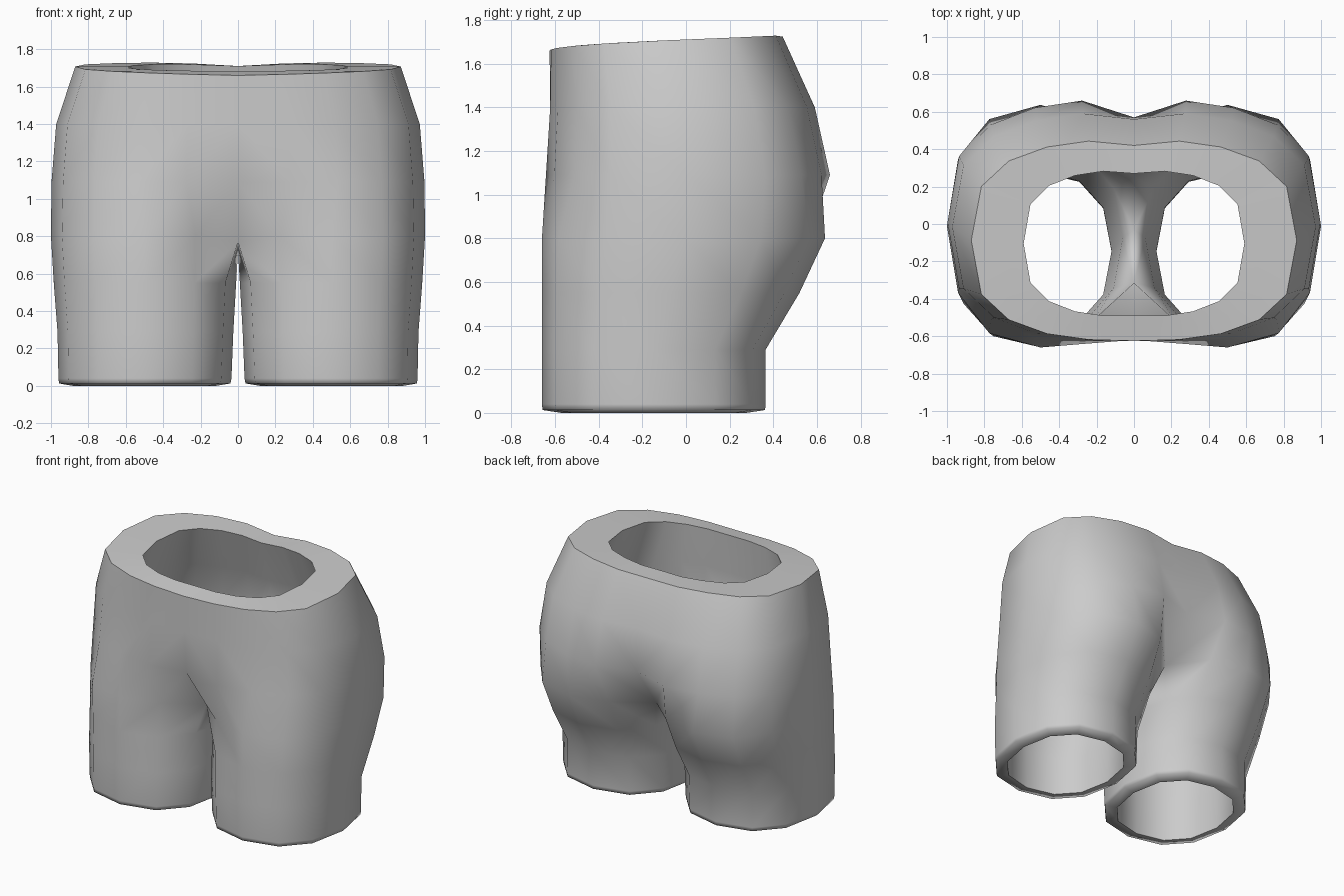
import bpy
import bmesh
from math import sin, cos, pi, radians, copysign

cube = bpy.data.objects.get("Cube")
if cube:
    bpy.data.objects.remove(cube)


def power(v, p):
    return copysign(abs(v) ** p, v)


def leg_ring(z, x_in, x_out, front, back):
    """Closed rounded section of one leg; the last point faces the other leg."""
    cx, rx = (x_in + x_out) / 2, (x_out - x_in) / 2
    cy, ry = (front + back) / 2, (back - front) / 2
    angles = [radians(30 * i - 150) for i in range(12)]
    return [(cx + rx * power(cos(a), 0.87), cy + ry * power(sin(a), 0.87), z)
            for a in angles]


def crotch_ring(z, x_out, front, back, z_mid, z_end):
    """Leg section whose inner points meet the other leg on the centre line."""
    ring = leg_ring(z, 0, x_out, front, back)
    for i, height in ((0, z_end), (10, z_end), (11, z_mid)):
        ring[i] = (0, ring[i][1], height)
    return ring


def rim_height(x, y):
    rise = 0.05 * min(1, max(0, y + 0.625) / 0.6) ** 0.5
    return 1.66 + rise + 0.045 * max(0, y) * min(1, x / 0.35)


def torso_ring(z, rx, front, back, front_mid, back_mid):
    """Open half section from front centre to back centre; z None is the rim."""
    ring = []
    cy, ry = (front + back) / 2, (back - front) / 2
    for i in range(11):
        u = i / 5 - 1
        a = pi / 4 * (u + sin(pi / 2 * u))
        x = rx * power(cos(a), 0.78)
        y = cy + ry * power(sin(a), 0.66)
        if i == 0:
            x, y = 0, front_mid
        elif i == 10:
            x, y = 0, back_mid
        ring.append((x, y, rim_height(x, y) if z is None else z))
    return ring


# Sections run down the outside, around the hem and up the inside
rings = [
    torso_ring(None, 0.87, -0.625, 0.45, -0.625, 0.42),
    torso_ring(1.4, 0.972, -0.63, 0.598, -0.62, 0.56),
    torso_ring(1.09, 0.997, -0.65, 0.668, -0.6, 0.57),
    crotch_ring(0.8, 1.0, -0.66, 0.637, 0.72, 0.77),
    leg_ring(0.55, 0.01, 0.985, -0.66, 0.52),
    leg_ring(0.29, 0.025, 0.965, -0.66, 0.365),
    leg_ring(0.04, 0.035, 0.96, -0.66, 0.365),
    leg_ring(0.013, 0.04, 0.957, -0.657, 0.362),
    leg_ring(0, 0.12, 0.88, -0.57, 0.275),
    leg_ring(0.29, 0.12, 0.88, -0.57, 0.28),
    leg_ring(0.6, 0.06, 0.88, -0.56, 0.41),
    crotch_ring(0.85, 0.88, -0.55, 0.49, 0.77, 0.88),
    torso_ring(1.13, 0.82, -0.53, 0.48, -0.52, 0.42),
    torso_ring(1.4, 0.7, -0.51, 0.39, -0.51, 0.36),
    torso_ring(None, 0.59, -0.495, 0.287, -0.49, 0.27),
]

bm = bmesh.new()
loops = [[bm.verts.new(p) for p in ring] for ring in rings]
for upper, lower in zip(loops, loops[1:] + loops[:1]):
    closed = len(upper) == len(lower) == 12
    for i in range(12 if closed else 10):
        j = (i + 1) % 12
        bm.faces.new((upper[i], lower[i], lower[j], upper[j]))
mesh = bpy.data.meshes.new("shorts")
bm.to_mesh(mesh)
bm.free()

shorts = bpy.data.objects.new("shorts", mesh)
bpy.context.collection.objects.link(shorts)
bpy.ops.object.select_all(action="DESELECT")
shorts.select_set(True)
bpy.context.view_layer.objects.active = shorts

# Second leg
mirror = shorts.modifiers.new("mirror", "MIRROR")
mirror.merge_threshold = 0.001
bpy.ops.object.modifier_apply(modifier=mirror.name)

# Recalculate on the closed shell so the outside faces outward
bm = bmesh.new()
bm.from_mesh(mesh)
bmesh.ops.recalc_face_normals(bm, faces=bm.faces)
bm.to_mesh(mesh)
bm.free()
bpy.ops.object.shade_smooth_by_angle(angle=radians(55))

# Keep the cleft between the legs and the turn of the hem soft
for edge in mesh.edges:
    ends = [mesh.vertices[v].co for v in edge.vertices]
    cleft = all(abs(p.x) < 0.001 and p.z < 1.5 for p in ends)
    hem = all(0.005 < p.z < 0.02 for p in ends)
    if cleft or hem:
        edge.use_edge_sharp = False

# Grey cloth
grey = (0.6, 0.6, 0.6, 1)
cloth = bpy.data.materials.new("grey_cloth")
cloth.use_nodes = True
cloth.diffuse_color = grey
cloth.node_tree.nodes["Principled BSDF"].inputs["Base Color"].default_value = grey
mesh.materials.append(cloth)
